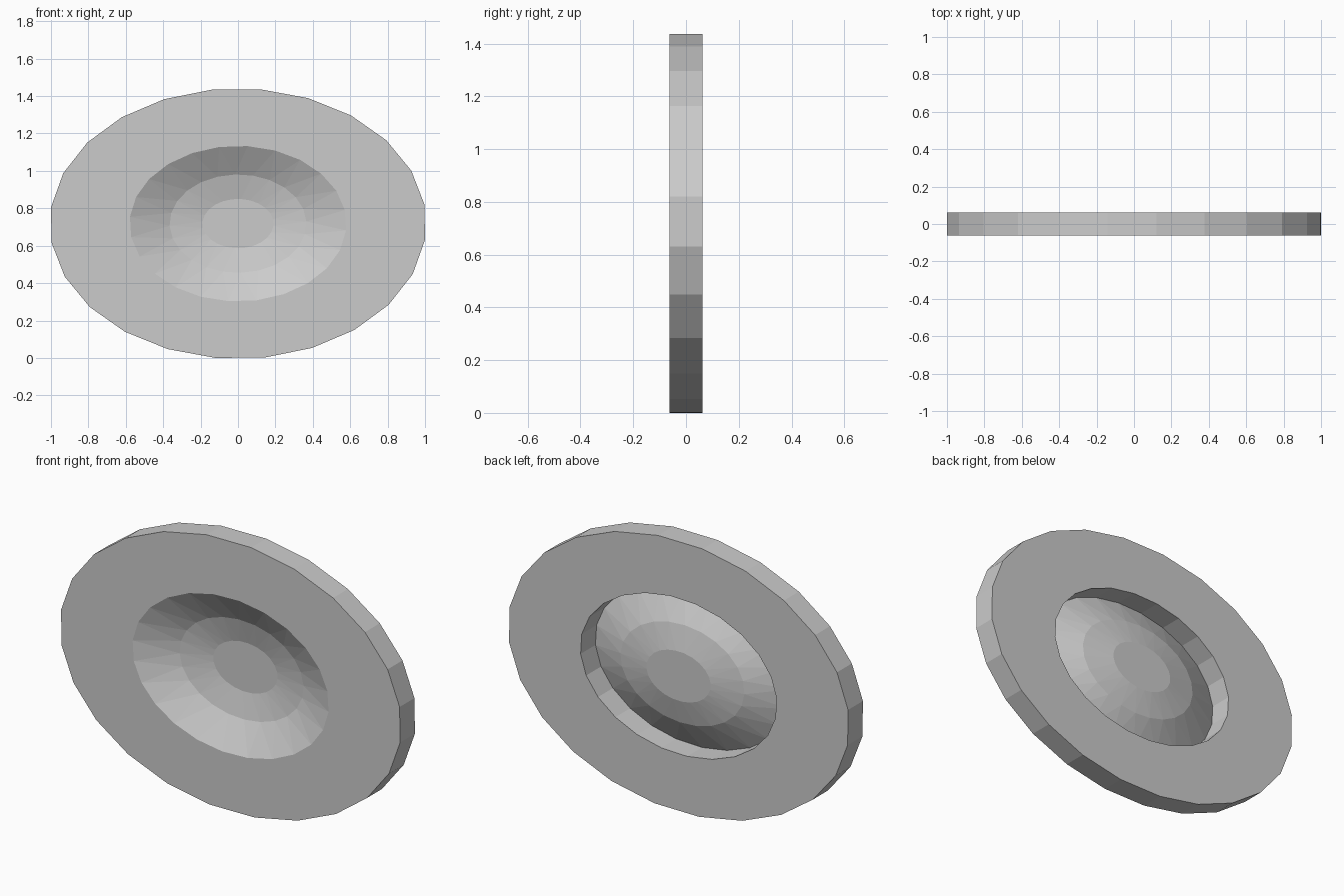
import bpy, bmesh
from math import cos, sin, radians, pi

if "Cube" in bpy.data.objects:
    bpy.data.objects.remove(bpy.data.objects["Cube"])

N = 24          # sides of every ring
CZ = 0.718      # height of the centre
HALF = 0.0625   # half thickness


def ring(bm, rx, rz, y, offset):
    """Ellipse of N vertices in the xz plane."""
    vs = []
    for i in range(N):
        a = radians(offset) + 2 * pi * i / N
        vs.append(bm.verts.new((rx * cos(a), y, CZ + rz * sin(a))))
    return vs


def band(bm, a, b, zigzag=False):
    """Join two rings with quads, or with triangles when they are twisted."""
    for i in range(N):
        j = (i + 1) % N
        if zigzag:
            bm.faces.new((a[i], a[j], b[i]))
            bm.faces.new((a[j], b[j], b[i]))
        else:
            bm.faces.new((a[i], a[j], b[j], b[i]))


def finish(bm, name, flip=False):
    bmesh.ops.recalc_face_normals(bm, faces=bm.faces)
    if flip:
        bmesh.ops.reverse_faces(bm, faces=bm.faces)
    me = bpy.data.meshes.new(name)
    bm.to_mesh(me)
    bm.free()
    ob = bpy.data.objects.new(name, me)
    bpy.context.collection.objects.link(ob)
    return ob


# Flat oval rim with an oval hole
bm = bmesh.new()
outer_f = ring(bm, 1.007, 0.723, -HALF, 8.1)
outer_b = ring(bm, 1.007, 0.723, HALF, 8.1)
hole_f = ring(bm, 0.58, 0.416, -HALF, 10)
hole_b = ring(bm, 0.58, 0.416, HALF, 10)
band(bm, outer_f, outer_b)
band(bm, outer_b, hole_b)
band(bm, hole_b, hole_f)
band(bm, hole_f, outer_f)
finish(bm, "oval_rim")

# Faceted dish: starts at the front edge of the hole, sinks to the back plane
bm = bmesh.new()
lip = ring(bm, 0.58, 0.416, -HALF, 10)
middle = ring(bm, 0.366, 0.263, 0.03, 17.5)
floor = ring(bm, 0.19, 0.132, HALF, 25)
band(bm, lip, middle, True)
band(bm, middle, floor, True)
bm.faces.new(floor)
dish = finish(bm, "dish")

# Make the dish normals face the front
if dish.data.polygons[-1].normal.y > 0:
    dish.data.flip_normals()
